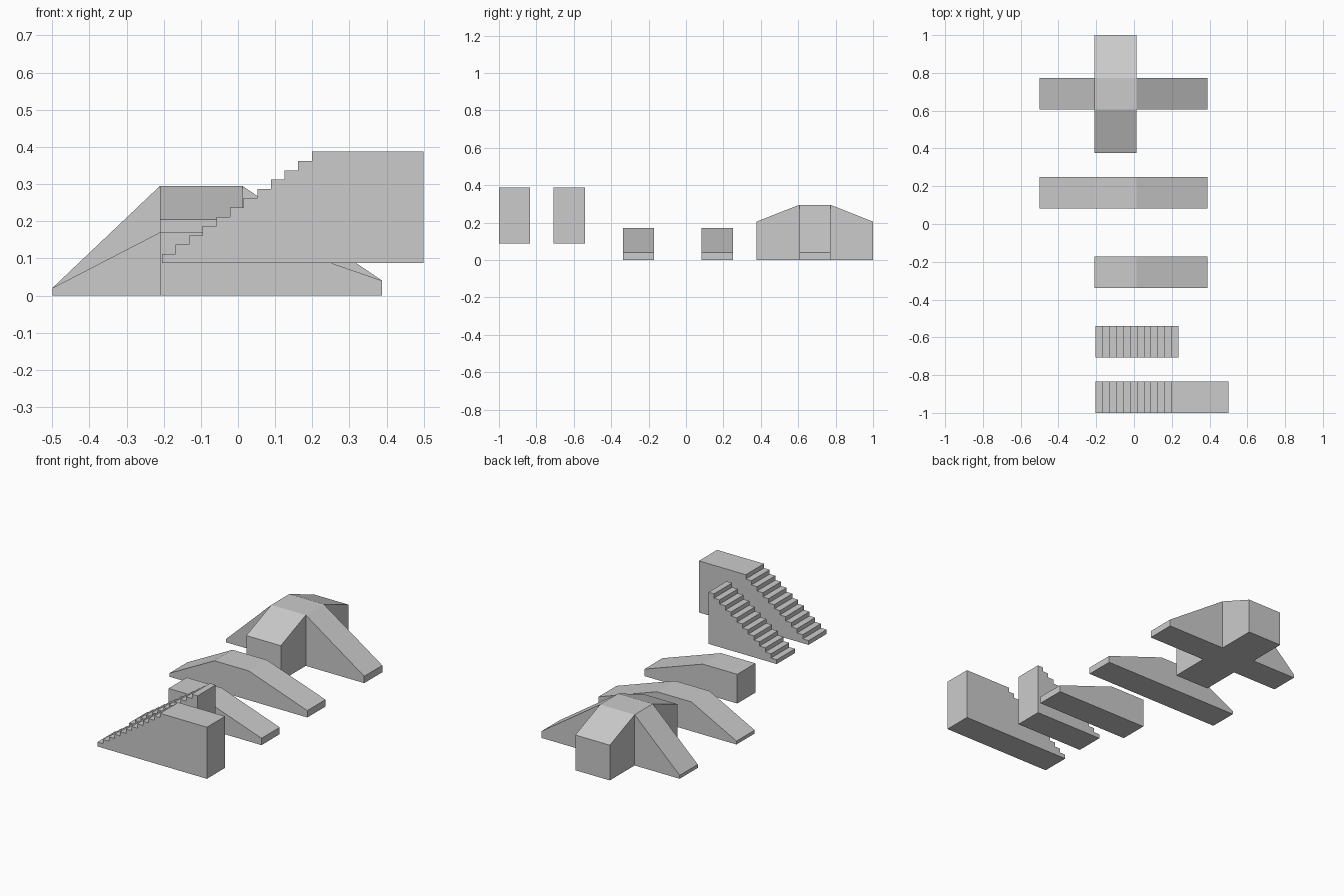
import bpy, bmesh

if "Cube" in bpy.data.objects:
    bpy.data.objects.remove(bpy.data.objects["Cube"])


def extrude(name, profile, axis, lo, hi):
    """Solid from a (horizontal, z) profile swept along 'x' or 'y'."""
    bm = bmesh.new()
    place = (lambda p: (p[0], lo, p[1])) if axis == 'y' else (lambda p: (lo, p[0], p[1]))
    face = bm.faces.new([bm.verts.new(place(p)) for p in profile])
    res = bmesh.ops.extrude_face_region(bm, geom=[face])
    verts = [g for g in res['geom'] if isinstance(g, bmesh.types.BMVert)]
    step = (0, hi - lo, 0) if axis == 'y' else (hi - lo, 0, 0)
    bmesh.ops.translate(bm, verts=verts, vec=step)
    bmesh.ops.recalc_face_normals(bm, faces=bm.faces[:])
    mesh = bpy.data.meshes.new(name)
    bm.to_mesh(mesh)
    bm.free()
    obj = bpy.data.objects.new(name, mesh)
    bpy.context.collection.objects.link(obj)
    return obj


def ramp(height):
    return [(-0.5, 0), (-0.5, 0.02), (-0.21, height), (0.012, height), (0.388, 0.04), (0.388, 0)]


def stairs(end, steps=12, x0=-0.205, base=0.087, run=0.0367, rise=0.025):
    pts = [(x0, base)]
    for i in range(steps):
        z = base + rise * (i + 1)
        last = end if i == steps - 1 else x0 + run * (i + 1)
        pts += [(x0 + run * i, z), (last, z)]
    return pts + [(end, base)]


# Four-way funbox: ramp along x joined with a hipped block along y
funbox = extrude("cross_ramp", ramp(0.295), 'y', 0.606, 0.772)
block = extrude("cross_block_cutter", [(0.376, 0), (0.376, 0.205), (0.606, 0.295),
                (0.772, 0.295), (1.0, 0.205), (1.0, 0)], 'x', -0.21, 0.012)
block.hide_render = True
block.hide_set(True)
union = funbox.modifiers.new("join", 'BOOLEAN')
union.operation = 'UNION'
union.object = block
union.solver = 'EXACT'
# Bake the union so the helper block can go
graph = bpy.context.evaluated_depsgraph_get()
joined = bpy.data.meshes.new_from_object(funbox.evaluated_get(graph))
funbox.modifiers.clear()
funbox.data = joined
bpy.data.objects.remove(block)

# Low double ramp and half ramp
extrude("double_ramp", ramp(0.17), 'y', 0.083, 0.25)
extrude("half_ramp", [(-0.21, 0)] + ramp(0.17)[2:], 'y', -0.338, -0.171)

# Staircases: one ending at the last tread, one with a landing
extrude("short_stairs", stairs(0.235), 'y', -0.708, -0.541)
extrude("landing_stairs", stairs(0.5), 'y', -1.0, -0.833)
